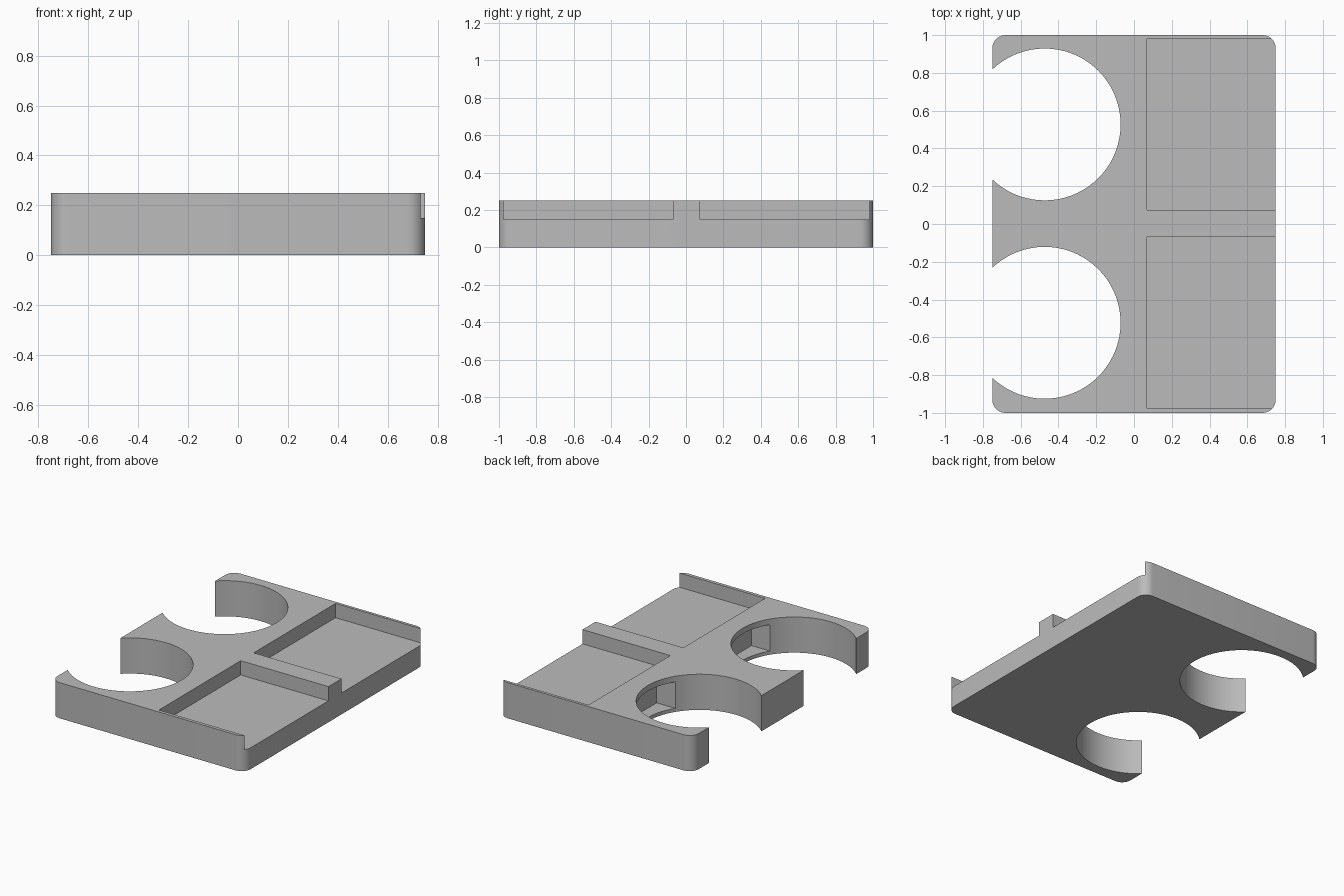
import bpy, bmesh, math
from mathutils import Matrix

cube = bpy.data.objects.get("Cube")
if cube:
    bpy.data.objects.remove(cube, do_unlink=True)

WIDTH, DEPTH, HEIGHT = 1.5, 2.0, 0.25
CORNER = 0.07

grey = bpy.data.materials.new("plain grey")
grey.use_nodes = True
colour = (0.5, 0.5, 0.5, 1)
grey.diffuse_color = colour
grey.node_tree.nodes["Principled BSDF"].inputs["Base Color"].default_value = colour


def add_object(name, bm):
    bmesh.ops.recalc_face_normals(bm, faces=bm.faces)
    mesh = bpy.data.meshes.new(name)
    bm.to_mesh(mesh)
    bm.free()
    mesh.materials.append(grey)
    obj = bpy.data.objects.new(name, mesh)
    bpy.context.scene.collection.objects.link(obj)
    return obj


def box(name, low, high, corner=0):
    bm = bmesh.new()
    size = [b - a for a, b in zip(low, high)]
    centre = [(a + b) / 2 for a, b in zip(low, high)]
    bmesh.ops.create_cube(bm, size=1, matrix=Matrix.Translation(centre) @ Matrix.Diagonal((*size, 1)))
    if corner:
        upright = [e for e in bm.edges if abs(e.verts[0].co.z - e.verts[1].co.z) > 0.01]
        bmesh.ops.bevel(bm, geom=upright, offset=corner, segments=10, profile=0.5, affect='EDGES')
    return add_object(name, bm)


def cylinder(name, centre, radius, height):
    bm = bmesh.new()
    bmesh.ops.create_cone(bm, cap_ends=True, segments=72, radius1=radius, radius2=radius,
                          depth=height, matrix=Matrix.Translation(centre))
    return add_object(name, bm)


# Rounded slab
tray = box("tray", (-WIDTH / 2, -DEPTH / 2, 0), (WIDTH / 2, DEPTH / 2, HEIGHT), CORNER)

# Each half: open-sided round bay, shallow open tray, and a slot in the bay wall
cutters = []
for side, y in (("front", -0.523), ("back", 0.527)):
    cutters.append(cylinder(side + "_bay_cutter", (-0.473, y, HEIGHT / 2), 0.402, 1))
    cutters.append(box(side + "_recess_cutter", (0.07, y - 0.453, 0.15), (1, y + 0.453, 0.5)))
    cutters.append(box(side + "_slot_cutter", (-0.3, y - 0.216, 0.025), (0.01, y + 0.216, 0.21)))

for cutter in cutters:
    cutter.hide_render = True
    cut = tray.modifiers.new(cutter.name, 'BOOLEAN')
    cut.operation = 'DIFFERENCE'
    cut.solver = 'EXACT'
    cut.object = cutter

# Bake the cuts and discard the cutters
bpy.context.view_layer.update()
evaluated = tray.evaluated_get(bpy.context.evaluated_depsgraph_get())
finished = bpy.data.meshes.new_from_object(evaluated)
tray.modifiers.clear()
tray.data = finished
finished.materials.clear()
finished.materials.append(grey)
for cutter in cutters:
    bpy.data.objects.remove(cutter, do_unlink=True)

bpy.ops.object.select_all(action='DESELECT')
tray.select_set(True)
bpy.context.view_layer.objects.active = tray
bpy.ops.object.shade_smooth_by_angle(angle=math.radians(30))
